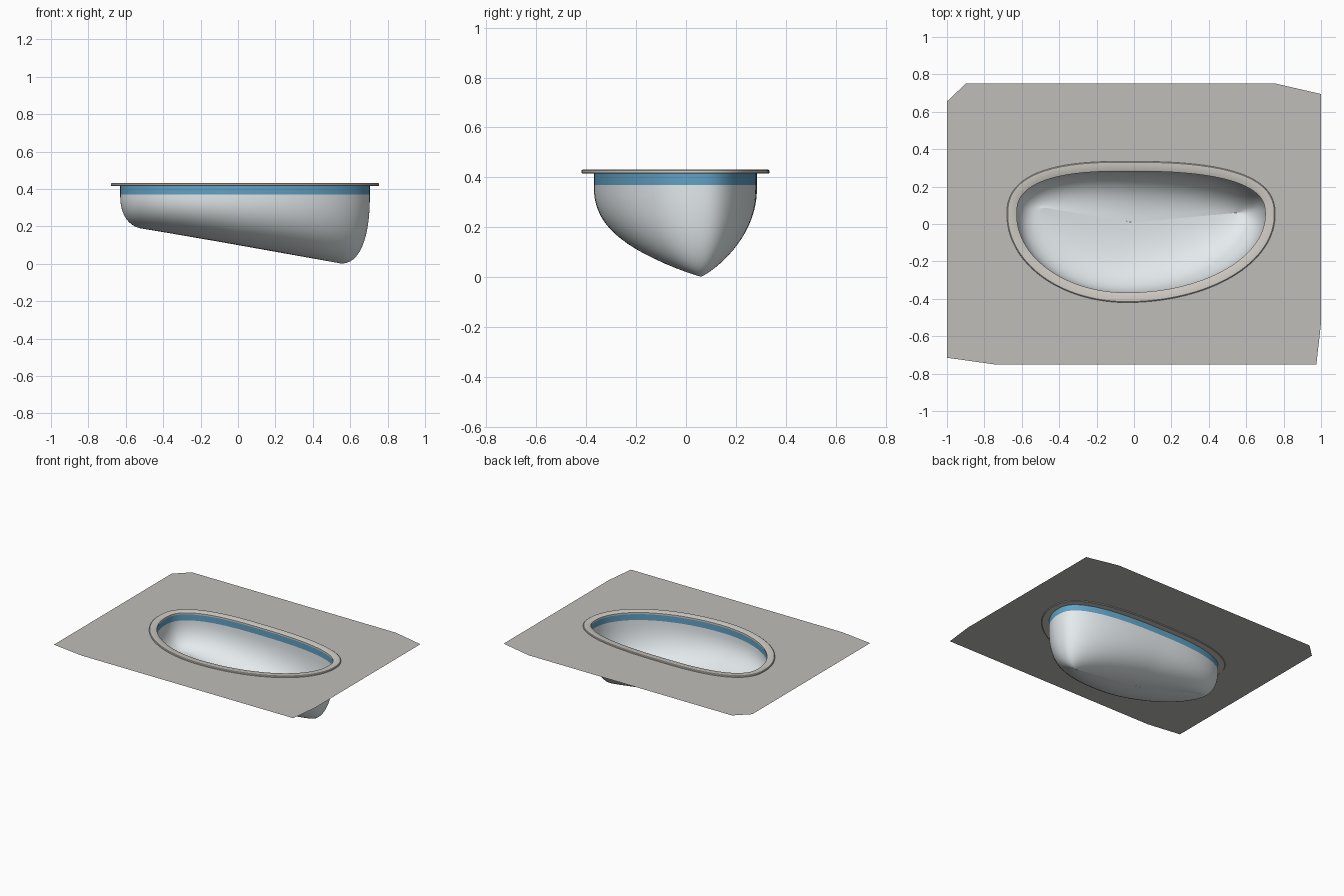
import bpy, bmesh, math
from mathutils import Vector

if "Cube" in bpy.data.objects:
    bpy.data.objects.remove(bpy.data.objects["Cube"])

N = 128
CX, CY = -0.04, 0.05
BAND_Z, DECK_Z = 0.37, 0.42


def material(name, color):
    m = bpy.data.materials.new(name)
    m.diffuse_color = (*color, 1)
    m.use_nodes = True
    m.node_tree.nodes["Principled BSDF"].inputs["Base Color"].default_value = m.diffuse_color
    return m


def power(v, e):
    return math.copysign(abs(v) ** e, v)


# Egg-shaped rim: four super-ellipse quarters, flatter along the back
def rim_point(a):
    c, s = math.cos(a), math.sin(a)
    e = 2 / 2.6 if s > 0 else 1.0
    rx = 0.745 if c > 0 else 0.59
    ry = 0.235 if s > 0 else 0.42
    return Vector((CX + rx * power(c, e), CY + ry * power(s, e)))


RIM = [rim_point(2 * math.pi * (i + 0.5) / N) for i in range(N)]


def offset_rim(d):
    out = []
    for i, p in enumerate(RIM):
        t = (RIM[(i + 1) % N] - RIM[i - 1]).normalized()
        out.append(p + Vector((t.y, -t.x)) * d)
    return out


def finish(name, bm, mat=None, recalc=True):
    if recalc:
        bmesh.ops.recalc_face_normals(bm, faces=bm.faces)
    me = bpy.data.meshes.new(name)
    bm.to_mesh(me)
    bm.free()
    ob = bpy.data.objects.new(name, me)
    bpy.context.collection.objects.link(ob)
    if mat:
        me.materials.append(mat)
    bpy.context.view_layer.objects.active = ob
    ob.select_set(True)
    bpy.ops.object.shade_smooth_by_angle(angle=math.radians(35))
    ob.select_set(False)
    return ob


def loft(name, rings, mat=None, closed=False):
    bm = bmesh.new()
    vs = [[bm.verts.new(p) for p in r] for r in rings]
    pairs = list(zip(vs, vs[1:])) + ([(vs[-1], vs[0])] if closed else [])
    for a, b in pairs:
        for i in range(N):
            j = (i + 1) % N
            # wound so that open shells face the inside of the pool
            bm.faces.new((a[i], a[j], b[j], b[i]))
    return finish(name, bm, mat, recalc=closed)


def flat(points, z):
    return [(p.x, p.y, z) for p in points]


# Bent, sloping floor line that the walls sweep down to
def spine(p):
    x = -0.48 + (p.x + 0.63) / 1.335 * 1.03
    y = 0.008 + (0.08 * -x / 0.48 if x < 0 else 0.052 * x / 0.55)
    z = 0.002 + 0.184 * (0.55 - x) / 1.03
    return Vector((x, y, z))


# Basin shell
rings = []
STEPS = 20
for k in range(STEPS + 1):
    a = k / STEPS * math.pi / 2
    u = math.sin(a) ** (2 / 2.35)
    v = 1 - max(math.cos(a), 0) ** (2 / 2.35)
    ring = []
    for p in RIM:
        s = spine(p)
        top = Vector((p.x, p.y, BAND_Z))
        ring.append((s.x + (top.x - s.x) * u, s.y + (top.y - s.y) * u,
                     s.z + (top.z - s.z) * v))
    rings.append(ring)
loft("pool_basin", rings, material("plaster", (0.78, 0.83, 0.85)))

# Waterline tile band
loft("tile_band", [flat(RIM, BAND_Z), flat(RIM, DECK_Z)],
     material("blue_tile", (0.12, 0.36, 0.56)))

# Coping ring with rounded edges
profile = [(-0.003, 0.415), (0.045, 0.415), (0.049, 0.418), (0.05, 0.423),
           (0.049, 0.428), (0.045, 0.431), (0.003, 0.431), (-0.003, 0.427)]
loft("coping", [flat(offset_rim(d), z) for d, z in profile],
     material("stone", (0.62, 0.59, 0.54)), closed=True)

# Deck sheet with clipped corners and an opening for the pool
outline = [(-1, 0.655), (-1, -0.715), (-0.75, -0.75), (0.975, -0.75),
           (1, -0.53), (1, 0.695), (0.76, 0.75), (-0.9, 0.75)]
bm = bmesh.new()
edges = []
for loop in ([(x, y, DECK_Z) for x, y in outline], flat(offset_rim(0.02), DECK_Z)):
    vs = [bm.verts.new(p) for p in loop]
    edges += [bm.edges.new((vs[i - 1], vs[i])) for i in range(len(vs))]
bmesh.ops.triangle_fill(bm, edges=edges, use_beauty=True, normal=(0, 0, 1))
for f in bm.faces:
    f.normal_update()
    if f.normal.z < 0:
        f.normal_flip()
finish("deck", bm, material("concrete", (0.52, 0.51, 0.49)), recalc=False)
